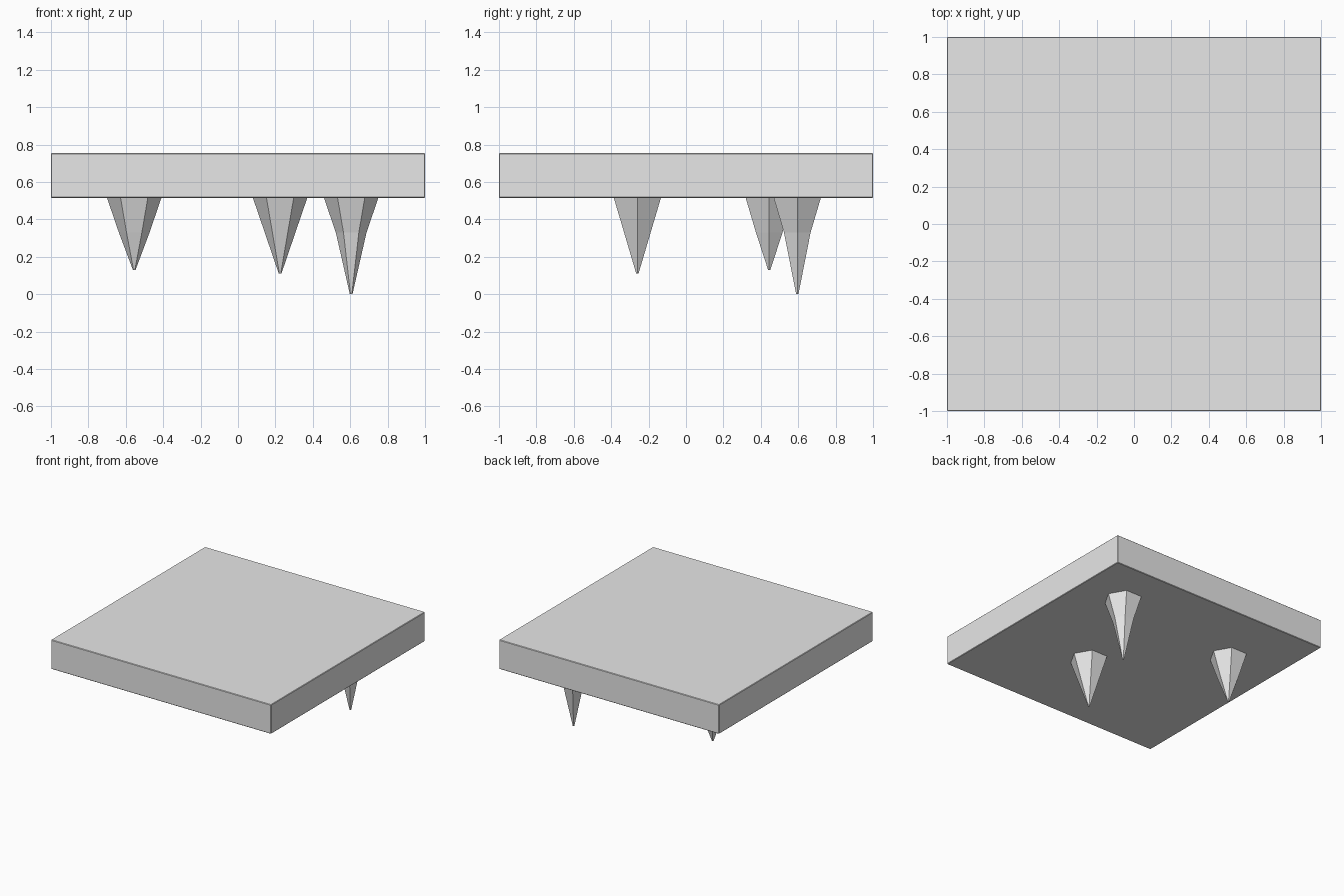
import bpy, bmesh
from math import cos, sin, pi

if "Cube" in bpy.data.objects:
    bpy.data.objects.remove(bpy.data.objects["Cube"], do_unlink=True)

# Plain stone colour shared by every part
stone = bpy.data.materials.new("light_grey_stone")
stone.use_nodes = True
GREY = (0.8, 0.8, 0.8, 1)
stone.diffuse_color = GREY
stone.node_tree.nodes["Principled BSDF"].inputs["Base Color"].default_value = GREY

SLAB_BOTTOM, SLAB_TOP = 0.515, 0.755


def add_object(name, bm):
    bmesh.ops.recalc_face_normals(bm, faces=bm.faces)
    mesh = bpy.data.meshes.new(name)
    bm.to_mesh(mesh)
    bm.free()
    mesh.materials.append(stone)
    obj = bpy.data.objects.new(name, mesh)
    bpy.context.collection.objects.link(obj)
    return obj


def spike(name, x, y, tip_z):
    """Hanging six-sided spike that narrows in two stages to a blunt tip."""
    bm = bmesh.new()
    profile = [(0.146, SLAB_BOTTOM + 0.002), (0.082, 0.33), (0.007, tip_z)]
    rings = [[bm.verts.new((x + r * cos(i * pi / 3), y + r * sin(i * pi / 3), z))
              for i in range(6)] for r, z in profile]
    for upper, lower in zip(rings, rings[1:]):
        for i in range(6):
            j = (i + 1) % 6
            bm.faces.new((upper[i], upper[j], lower[j], lower[i]))
    bm.faces.new(rings[0])
    bm.faces.new(rings[-1])
    return add_object(name, bm)


# Ceiling slab with a very fine edge bevel
bm = bmesh.new()
bmesh.ops.create_cube(bm, size=1)
bmesh.ops.scale(bm, vec=(2, 2, SLAB_TOP - SLAB_BOTTOM), verts=bm.verts)
bmesh.ops.translate(bm, vec=(0, 0, (SLAB_TOP + SLAB_BOTTOM) / 2), verts=bm.verts)
slab = add_object("ceiling_slab", bm)
bevel = slab.modifiers.new("edge_bevel", "BEVEL")
bevel.width = 0.004
bevel.segments = 1

# Hanging spikes
spike("right_spike", -0.555, 0.445, 0.13)
spike("front_spike", 0.225, -0.26, 0.11)
spike("left_spike", 0.605, 0.595, 0)
